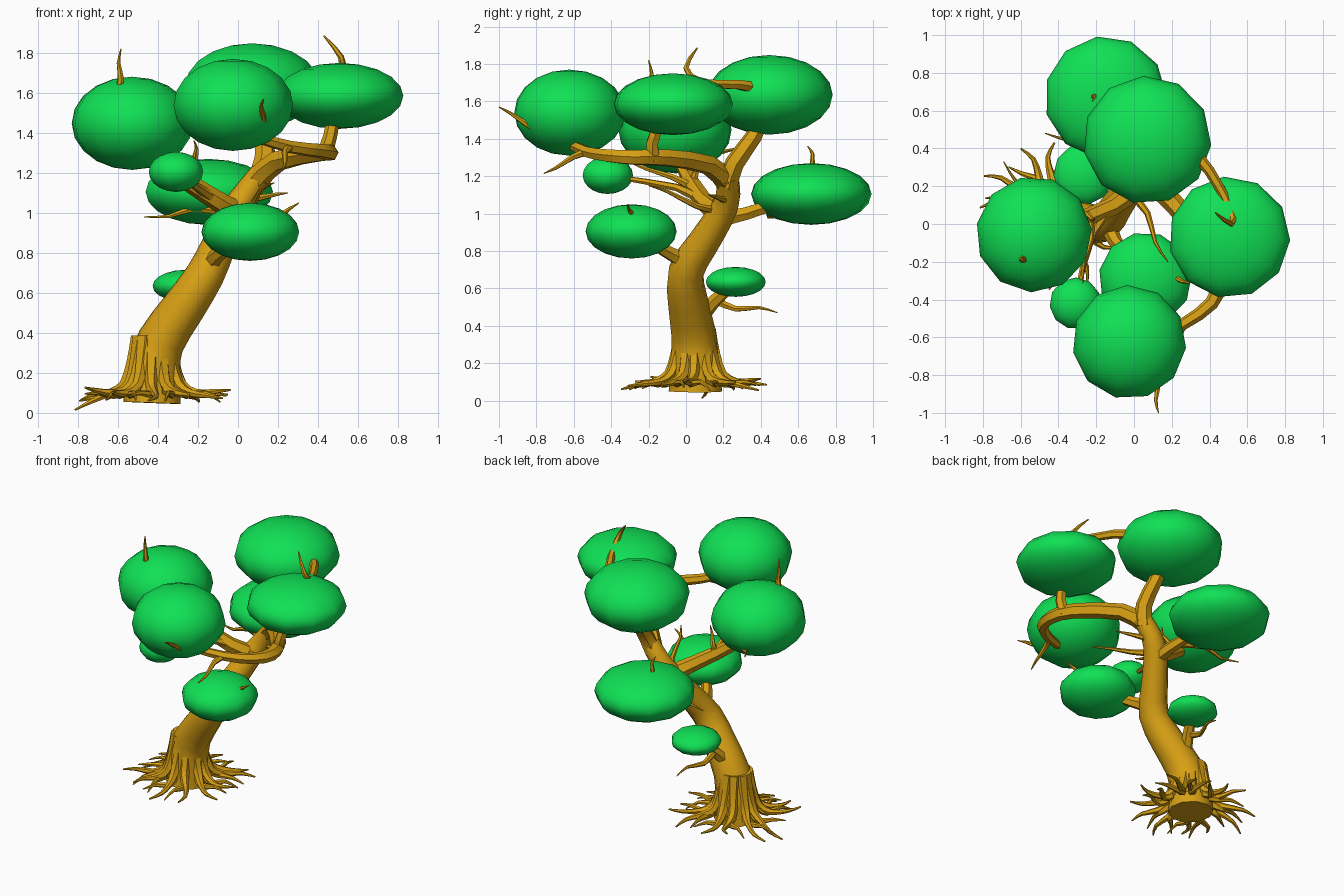
import bpy, math, random
from mathutils import Vector

if "Cube" in bpy.data.objects:
    bpy.data.objects.remove(bpy.data.objects["Cube"])
random.seed(4)


def material(name, col):
    m = bpy.data.materials.new(name)
    m.diffuse_color = (*col, 1)
    m.use_nodes = True
    m.node_tree.nodes["Principled BSDF"].inputs["Base Color"].default_value = m.diffuse_color
    return m


bark = material("bark", (0.68, 0.35, 0.007))
leaf = material("leaf", (0.005, 0.75, 0.09))


def smooth_path(pts, steps=2):
    """Catmull-Rom resample of a path."""
    P = [Vector(p) for p in pts]
    P = [P[0] * 2 - P[1]] + P + [P[-1] * 2 - P[-2]]
    out = []
    for a, b, c, d in zip(P, P[1:], P[2:], P[3:]):
        for i in range(steps):
            t = i / steps
            out.append(0.5 * (2 * b + (c - a) * t + (2 * a - 5 * b + 4 * c - d) * t * t
                              + (3 * b - a - 3 * c + d) * t ** 3))
    return out + [P[-2]]


def tube(name, pts, r0, r1, res=1, power=1):
    """Tube along a path, tapering from r0 to r1."""
    pts = smooth_path(pts)
    cu = bpy.data.curves.new(name, 'CURVE')
    cu.dimensions = '3D'
    cu.bevel_depth = 1
    cu.bevel_resolution = res
    cu.use_fill_caps = True
    s = cu.splines.new('POLY')
    s.points.add(len(pts) - 1)
    for i, (sp, p) in enumerate(zip(s.points, pts)):
        sp.co = (*p, 1)
        sp.radius = r1 + (r0 - r1) * (1 - i / (len(pts) - 1)) ** power
    cu.materials.append(bark)
    ob = bpy.data.objects.new(name, cu)
    bpy.context.collection.objects.link(ob)
    bpy.ops.object.select_all(action='DESELECT')
    ob.select_set(True)
    bpy.context.view_layer.objects.active = ob
    bpy.ops.object.convert(target='MESH')
    bpy.ops.object.shade_smooth_by_angle(angle=math.radians(50))


# leaning S-shaped trunk
tube("trunk", [(-.43, .05, .05), (-.42, .05, .22), (-.385, .04, .36), (-.27, .01, .53), (-.165, 0, .69),
               (-.095, .09, .84), (-.02, .19, 1), (.045, .225, 1.1), (.12, .22, 1.2)],
     .145, .06, res=3, power=1.2)

# main limbs leading to the foliage pads
tube("front_limb", [(.09, .225, 1.16), (.2, .12, 1.26), (.4, -.12, 1.3), (.46, -.28, 1.3),
                    (.41, -.42, 1.31), (.26, -.53, 1.33), (.08, -.63, 1.38)], .06, .026)
tube("right_limb", [(.43, -.17, 1.29), (.46, -.18, 1.38), (.49, -.12, 1.54)], .04, .03)
tube("top_limb", [(.1, .22, 1.15), (.135, .26, 1.27), (.125, .36, 1.41), (.09, .42, 1.55)], .06, .04)
tube("back_limb", [(-.03, .17, .97), (-.04, .32, 1), (-.14, .62, 1.1)], .048, .03)
tube("left_limb", [(0, .19, 1), (-.12, .09, 1.07), (-.4, -.02, 1.26), (-.5, -.05, 1.4)], .06, .03)
tube("low_front_limb", [(-.14, .01, .74), (-.1, -.09, .79), (.05, -.28, .9)], .05, .025)
tube("thin_limb", [(-.12, .08, 1.07), (-.22, -.05, 1.14), (-.31, -.4, 1.2)], .03, .012)
tube("low_back_limb", [(-.37, .06, .42), (-.33, .14, .52), (-.265, .26, .63)], .045, .03)
tube("crown_limb", [(.28, .42, 1.66), (.4, .28, 1.69), (.51, .08, 1.7), (.515, 0, 1.78),
                    (.43, .06, 1.885)], .034, .004, power=.7)


# foliage pads: centre, horizontal radius, half height
pads = [(-.15, .67, 1.105, .325, .165), (.07, .445, 1.635, .34, .213), (-.53, -.055, 1.448, .307, .233),
        (.505, -.07, 1.585, .322, .165), (-.025, -.625, 1.54, .302, .23), (.06, -.29, .905, .247, .145),
        (-.31, -.42, 1.205, .137, .1), (-.265, .265, .635, .162, .08)]
for i, (x, y, z, r, h) in enumerate(pads):
    bpy.ops.mesh.primitive_uv_sphere_add(segments=11, ring_count=10, radius=1, location=(x, y, z),
                                         rotation=(0, 0, random.uniform(0, .6)))
    o = bpy.context.object
    o.name = f"foliage_pad_{i + 1}"
    o.scale = (r, r, h)
    o.data.materials.append(leaf)
    bpy.ops.object.shade_smooth()

# twigs: start and tip, with a kink between
twigs = [((-.61, -.16, 1.58), (-.585, -.2, 1.82)), ((-.19, .72, 1.2), (-.22, .65, 1.36)),
         ((-.07, .38, 1.01), (-.47, .48, .98)), ((.1, -.76, 1.43), (.13, -1, 1.57)),
         ((.26, -.53, 1.33), (.22, -.76, 1.215)), ((-.02, .16, 1.02), (.18, -.2, 1.15)),
         ((.15, -.28, .95), (.305, -.31, 1.05)), ((-.33, .15, .54), (-.27, .49, .47)),
         ((-.42, -.03, 1.28), (-.69, .33, 1.36)), ((-.25, .03, 1.16), (-.21, .03, 1.34)),
         ((-.24, .02, 1.15), (-.27, -.31, 1.28)), ((.04, .23, 1.07), (.25, .12, 1.1))]
for i, (a, b) in enumerate(twigs):
    a, b = Vector(a), Vector(b)
    kink = Vector([random.uniform(-.03, .03) for _ in range(3)])
    tube(f"twig_{i + 1}", [a, a.lerp(b, .35) + kink, a.lerp(b, .7) - kink * .3, b], .024, .003)

# roots: ridges that run down the trunk and spread out, each with a fork
for i in range(12):
    ang = i * math.tau / 12 + random.uniform(-.1, .1)
    L = .4 + random.uniform(-.03, .03)
    tip = .015 if i == 6 else random.uniform(.05, .13)
    d = Vector((math.cos(ang), math.sin(ang), 0))
    side = Vector((-d.y, d.x, 0)) * random.choice((-1, 1))

    def at(dist, z, off=0):
        return Vector((-.425, .05, z)) + d * dist + side * off
    tube(f"root_{i + 1}", [at(.07, .38), at(.1, .25), at(.145, .14), at(.22, .1, .02),
                           at(L * .8, tip * .5 + .05, .035), at(L, tip)], .045, .005)
    tube(f"root_fork_{i + 1}", [at(.15, .12), at(.2, .09, .01), at(L * .68, .1, -.05),
                                at(L * .85, random.uniform(.05, .1), -.1)], .03, .004)
